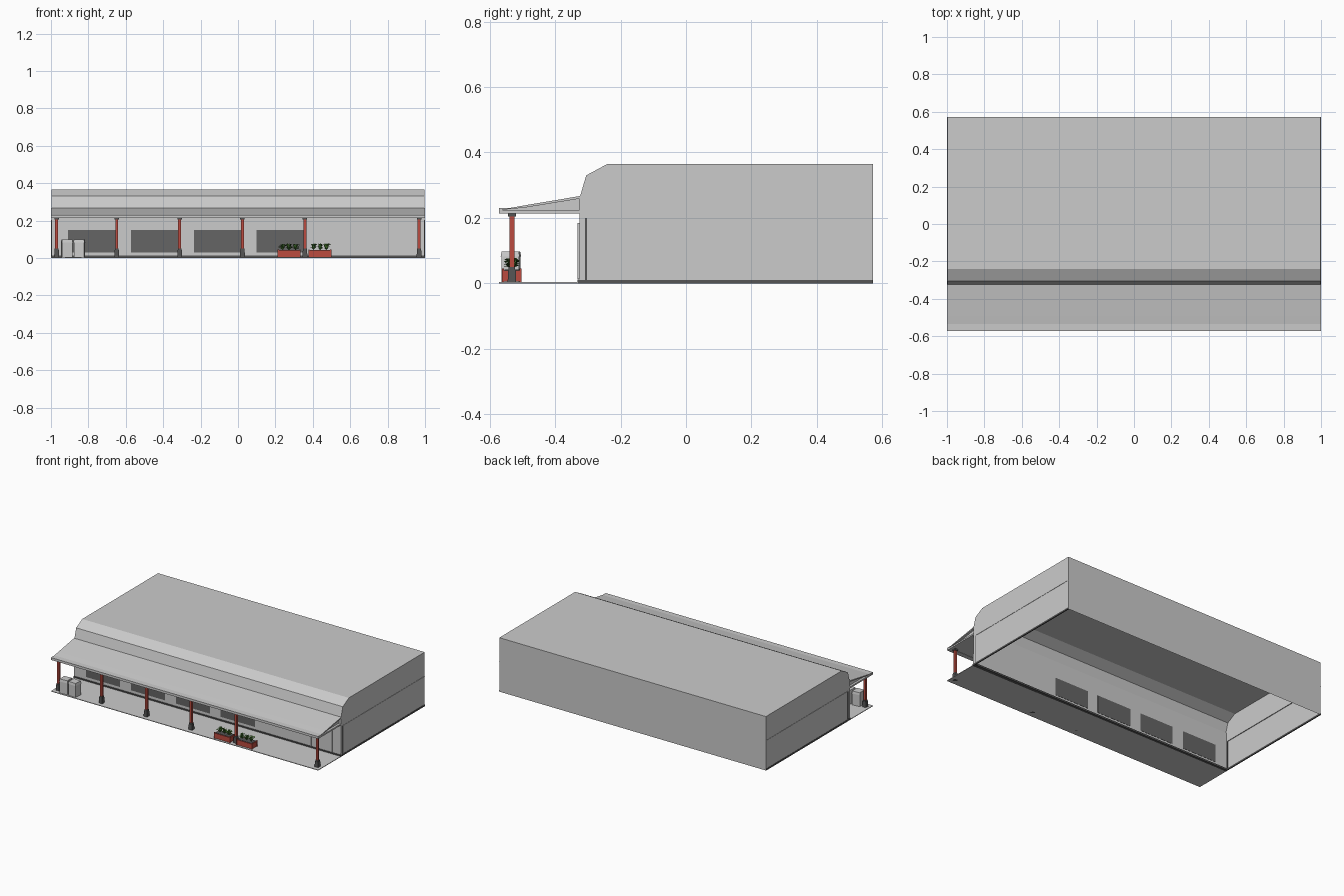
import bpy, bmesh, math, random
from mathutils import Vector, Matrix

if "Cube" in bpy.data.objects:
    bpy.data.objects.remove(bpy.data.objects["Cube"])

random.seed(4)


def material(name, rgb):
    m = bpy.data.materials.new(name)
    m.diffuse_color = (*rgb, 1)
    m.use_nodes = True
    m.node_tree.nodes["Principled BSDF"].inputs["Base Color"].default_value = m.diffuse_color
    return m


RED = material("red_paint", (0.50, 0.07, 0.05))
DARK = material("dark_grey", (0.09, 0.09, 0.09))
GLASS = material("dark_glass", (0.13, 0.13, 0.13))
GREEN = material("leaf_green", (0.10, 0.30, 0.04))
DEEP = material("deep_green", (0.05, 0.17, 0.03))


def finish(name, bm, mat=None):
    me = bpy.data.meshes.new(name)
    bm.to_mesh(me)
    bm.free()
    ob = bpy.data.objects.new(name, me)
    bpy.context.collection.objects.link(ob)
    if mat:
        me.materials.append(mat)
    return ob


def box(name, x0, x1, y0, y1, z0, z1, mat=None, taper=1.0, turn=0.0):
    """Box between limits, optional top taper and turn about its centre."""
    bm = bmesh.new()
    bmesh.ops.create_cube(bm, size=1)
    for v in bm.verts:
        s = taper if v.co.z > 0 else 1
        v.co = Vector((v.co.x * s * (x1 - x0), v.co.y * s * (y1 - y0), v.co.z * (z1 - z0)))
    bm.transform(Matrix.Translation(((x0 + x1) / 2, (y0 + y1) / 2, (z0 + z1) / 2))
                 @ Matrix.Rotation(turn, 4, 'Z'))
    return finish(name, bm, mat)


def prism(name, profile, x0, x1, skip=(), mat=None):
    """Extrude a (y, z) profile along x; edges listed in skip stay open."""
    bm = bmesh.new()
    a = [bm.verts.new((x0, y, z)) for y, z in profile]
    b = [bm.verts.new((x1, y, z)) for y, z in profile]
    n = len(profile)
    bm.faces.new(a)
    bm.faces.new(b[::-1])
    for i in range(n):
        if i not in skip:
            j = (i + 1) % n
            bm.faces.new((a[j], a[i], b[i], b[j]))
    bmesh.ops.recalc_face_normals(bm, faces=bm.faces)
    return finish(name, bm, mat)


# Main building: open underneath, the front wall is a separate part
prism("building_shell",
      [(-0.327, 0), (-0.324, 0.265), (-0.305, 0.33), (-0.24, 0.365), (0.571, 0.365), (0.571, 0)],
      -0.998, 0.998, skip=(0, 5))
box("front_wall", -0.998, 0.998, -0.326, -0.318, 0.0, 0.265)
box("front_wall_kerb", -0.998, 0.998, -0.331, -0.308, 0.0, 0.012, DARK)
for side, s in (("left", -1), ("right", 1)):
    lo, hi = sorted((s * 0.993, s))
    box(f"{side}_wall_base", lo, hi, -0.33, 0.571, 0, 0.011, DARK)
    box(f"{side}_corner_strip", lo, hi, -0.308, -0.303, 0.011, 0.2, DARK)
    box(f"{side}_wall_band", lo, hi, -0.305, 0.571, 0.2, 0.203)

# Windows, visible from both sides of the wall
for i, (x0, x1) in enumerate([(-0.91, -0.655), (-0.572, -0.318), (-0.236, 0.02), (0.1, 0.355)]):
    box(f"window_{i + 1}", x0, x1, -0.3275, -0.3165, 0.03, 0.15, GLASS)

# Door with a raised frame
box("door_panel", 0.78, 0.93, -0.3285, -0.3165, 0.013, 0.18)
for nm, x0, x1, z0, z1 in (("left_jamb", 0.775, 0.78, 0.013, 0.185),
                           ("right_jamb", 0.93, 0.935, 0.013, 0.185),
                           ("head", 0.78, 0.93, 0.18, 0.185)):
    box("door_" + nm, x0, x1, -0.331, -0.3165, z0, z1)

# Canopy: soffit wedge, edge beams and thin roof sheet
prism("canopy_wedge", [(-0.56, 0.216), (-0.56, 0.226), (-0.49, 0.235), (-0.326, 0.262), (-0.326, 0.216)],
      -0.985, 0.985)
prism("canopy_roof", [(-0.571, 0.224), (-0.571, 0.23), (-0.535, 0.231), (-0.49, 0.239),
                      (-0.324, 0.267), (-0.324, 0.259), (-0.49, 0.232)], -1, 1)
box("canopy_front_beam", -0.985, 0.985, -0.571, -0.54, 0.214, 0.225)
for side, s in (("left", -1), ("right", 1)):
    lo, hi = sorted((s * 0.98, s))
    box(f"canopy_{side}_beam", lo, hi, -0.571, -0.326, 0.214, 0.224)

# Paved walk under the canopy
box("walkway", -1, 1, -0.571, -0.325, 0.0, 0.004)

# Posts with stone bases and capitals
PY = -0.532
for i, x in enumerate([-0.97, -0.648, -0.312, 0.024, 0.358, 0.968]):
    n = f"post_{i + 1}"
    box(n + "_shaft", x - 0.0075, x + 0.0075, PY - 0.0075, PY + 0.0075, 0.045, 0.205, RED)
    box(n + "_base", x - 0.013, x + 0.013, PY - 0.013, PY + 0.013, 0, 0.042, DARK, taper=0.9)
    box(n + "_base_cap", x - 0.01, x + 0.01, PY - 0.01, PY + 0.01, 0.042, 0.05, DARK)
    box(n + "_capital", x - 0.012, x + 0.012, PY - 0.012, PY + 0.012, 0.205, 0.215, DARK)

# Two storage chests with lids at the left end
for i, (x, turn) in enumerate([(-0.915, 0.08), (-0.848, -0.08)]):
    n = f"chest_{i + 1}"
    box(n + "_body", x - 0.028, x + 0.028, -0.562, -0.508, 0.004, 0.082, turn=turn)
    box(n + "_lid", x - 0.03, x + 0.03, -0.564, -0.506, 0.082, 0.098, taper=0.9, turn=turn)


def foliage(name, cx, mat, count):
    """Pointed, folded leaves fanning out from three clumps."""
    bm = bmesh.new()
    for k in range(count):
        root = Vector((cx + (k % 3 - 1) * 0.034, PY, 0.042))
        ang = random.uniform(0, 2 * math.pi)
        reach, rise = random.uniform(0.008, 0.024), random.uniform(0.012, 0.036)
        out = Vector((math.cos(ang), math.sin(ang), 0))
        side = Vector((-out.y, out.x, 0)) * 0.006
        mid = root + out * reach * 0.6 + Vector((0, 0, rise))
        tip = root + out * reach * 1.15 + Vector((0, 0, rise * 0.85))
        r, l, m, q, t = [bm.verts.new(p) for p in
                         (root, mid + side, mid - Vector((0, 0, 0.003)), mid - side, tip)]
        for f in ((r, m, l), (r, q, m), (l, m, t), (m, q, t)):
            bm.faces.new(f)
    return finish(name, bm, mat)


# Planters: red troughs with soil, corner posts and plants
for i, x in enumerate([0.273, 0.438]):
    n = f"planter_{i + 1}"
    box(n + "_trough", x - 0.058, x + 0.058, -0.56, -0.504, 0.006, 0.04, RED)
    box(n + "_soil", x - 0.053, x + 0.053, -0.555, -0.509, 0.04, 0.042, DARK)
    for sx in (-1, 1):
        for sy in (-1, 1):
            px, py = x + sx * 0.058, PY + sy * 0.027
            box(n + "_corner", px - 0.003, px + 0.003, py - 0.003, py + 0.003, 0.004, 0.045, RED)
    foliage(n + "_leaves", x, GREEN, 48)
    foliage(n + "_dark_leaves", x, DEEP, 30)
